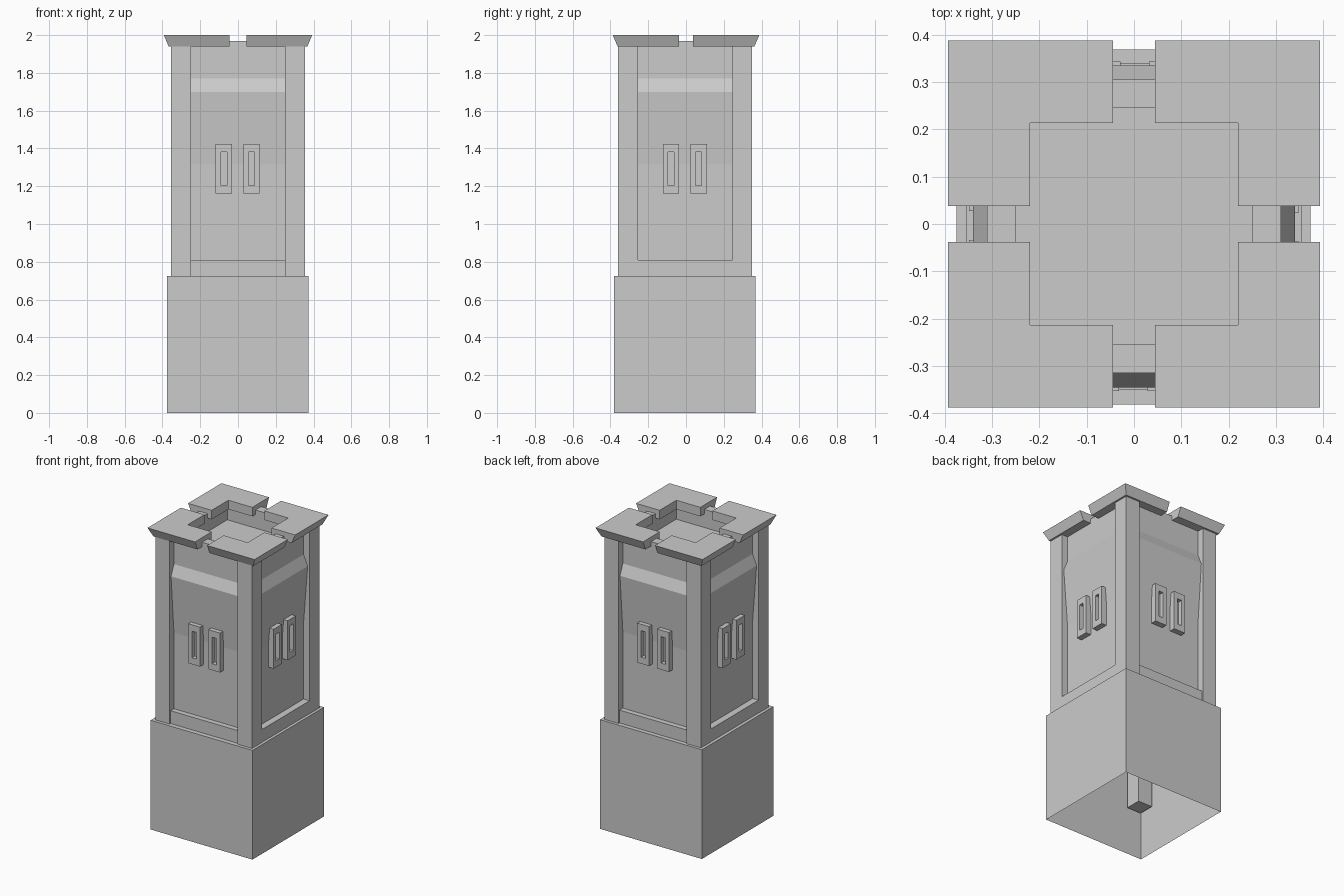
import bpy, bmesh
from math import pi
from mathutils import Matrix, Vector

if "Cube" in bpy.data.objects:
    bpy.data.objects.remove(bpy.data.objects["Cube"])


def loft(name, rings, matrix=Matrix(), cap_start=True, cap_end=True):
    """Join matching point loops into a flat-sided solid."""
    bm = bmesh.new()
    loops = [[bm.verts.new(matrix @ Vector(p)) for p in r] for r in rings]
    n = len(rings[0])
    for a, b in zip(loops, loops[1:]):
        for i in range(n):
            j = (i + 1) % n
            bm.faces.new((a[i], a[j], b[j], b[i]))
    if cap_start:
        bm.faces.new(loops[0][::-1])
    if cap_end:
        bm.faces.new(loops[-1])
    bmesh.ops.recalc_face_normals(bm, faces=bm.faces)
    mesh = bpy.data.meshes.new(name)
    bm.to_mesh(mesh)
    bm.free()
    obj = bpy.data.objects.new(name, mesh)
    bpy.context.collection.objects.link(obj)
    return obj


def rect(x0, x1, y0, y1, z):
    return [(x0, y0, z), (x1, y0, z), (x1, y1, z), (x0, y1, z)]


# Base block, open underneath
loft("base", [rect(-.375, .373, -.381, .369, 0), rect(-.375, .373, -.381, .369, .725)],
     cap_start=False)

# Everything above the base sits a touch towards the front
SHIFT = Matrix.Translation((0, -.005, 0))

# Roof floor inside the parapet
loft("roof_floor", [rect(-.25, .25, -.25, .25, 1.83), rect(-.25, .25, -.25, .25, 1.85)], SHIFT)

# Corner pillars and L-shaped crown pieces, mirrored to the four corners
for sx in (1, -1):
    for sy in (1, -1):
        mirror = Matrix.Diagonal((sx, sy, 1, 1))
        loft("corner_pillar", [rect(.25, .355, .25, .355, z) for z in (.305, 1.95)],
             SHIFT @ mirror)
        rings = []
        for z, o in ((1.94, .367), (2.0, .393)):
            oy = o - .005
            rings.append([(.044, .213, z), (.22, .213, z), (.22, .038, z),
                          (o, .038, z), (o, oy, z), (.044, oy, z)])
        loft("crown_corner", rings, mirror)

# Wall panels with sill and bulged band, each with two framed slot windows
for k in range(4):
    side = SHIFT @ Matrix.Rotation(k * pi / 2, 4, 'Z')
    sill = .345 if k % 2 == 0 else .354
    profile = [(.25, .72), (sill, .72), (sill, .81), (.31, .81), (.31, 1.315),
               (.34, 1.70), (.31, 1.77), (.31, 1.97), (.25, 1.97)]
    loft("wall_panel", [[(x, -d, z) for d, z in profile] for x in (-.25, .25)], side)
    for cx in (-.075, .072):
        rings = []
        for w, h, d in ((.043, .131, .30), (.043, .131, .348),
                        (.016, .088, .348), (.016, .088, .318)):
            rings.append([(cx - w, -d, 1.293 - h), (cx + w, -d, 1.293 - h),
                          (cx + w, -d, 1.293 + h), (cx - w, -d, 1.293 + h)])
        loft("window_frame", rings, side)
